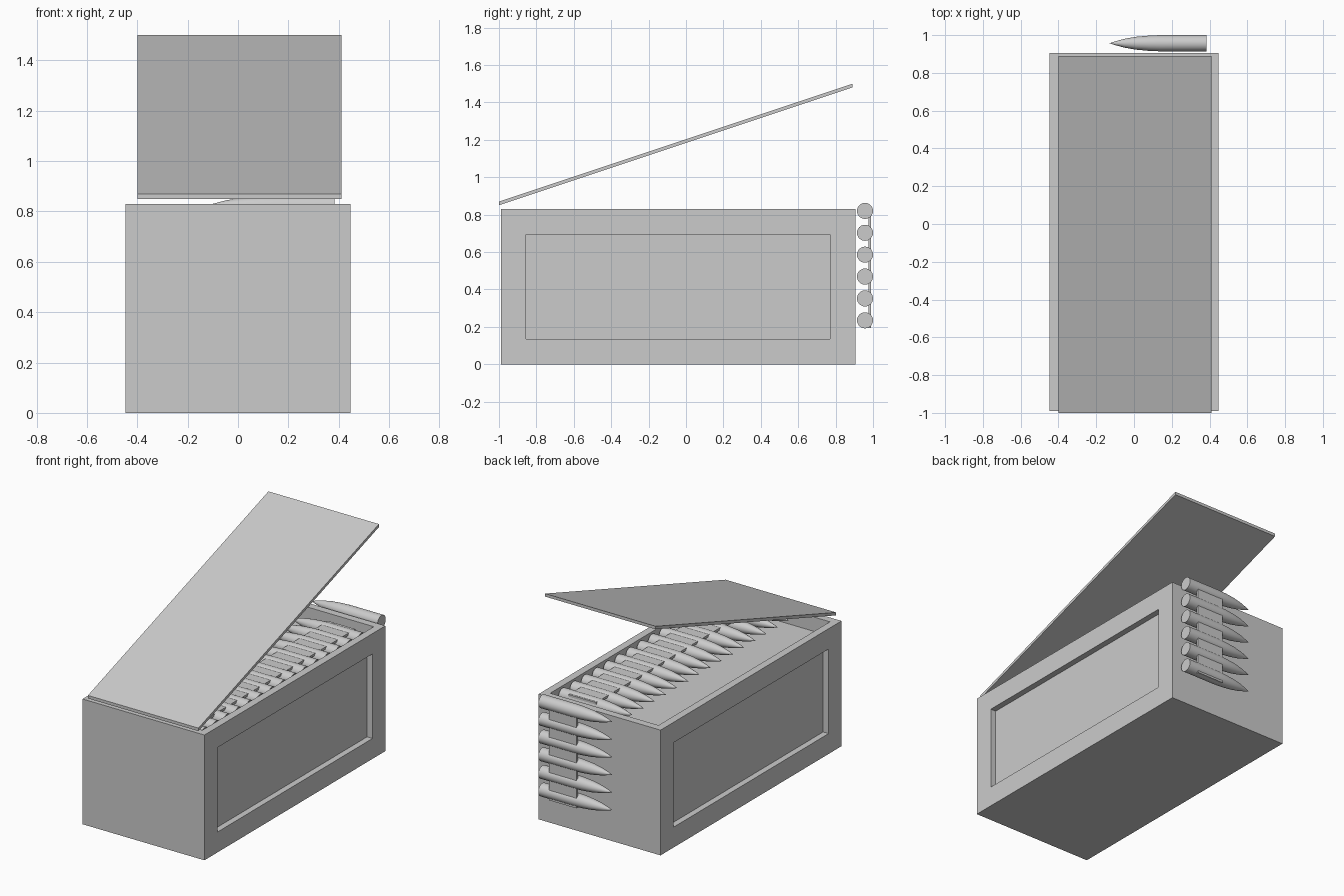
import bpy, bmesh, math
from mathutils import Vector

if "Cube" in bpy.data.objects:
    bpy.data.objects.remove(bpy.data.objects["Cube"])

grey = bpy.data.materials.new("plain grey")
grey.diffuse_color = (0.6, 0.6, 0.6, 1)
grey.use_nodes = True
grey.node_tree.nodes["Principled BSDF"].inputs["Base Color"].default_value = grey.diffuse_color


def finish(name, bm):
    bmesh.ops.recalc_face_normals(bm, faces=bm.faces[:])
    me = bpy.data.meshes.new(name)
    bm.to_mesh(me)
    bm.free()
    me.materials.append(grey)
    ob = bpy.data.objects.new(name, me)
    bpy.context.collection.objects.link(ob)
    return ob


def cuboid(lo, hi):
    bm = bmesh.new()
    bmesh.ops.create_cube(bm, size=1)
    for v in bm.verts:
        v.co = Vector([(c + 0.5) * (h - l) + l for c, l, h in zip(v.co, lo, hi)])
    bm.normal_update()
    return bm


def recess(bm, face, border, depth):
    # inset a face and sink it
    bmesh.ops.inset_individual(bm, faces=[face], thickness=border, use_even_offset=True)
    n = face.normal.copy()
    new = bmesh.ops.extrude_face_region(bm, geom=[face])["geom"]
    verts = [g for g in new if isinstance(g, bmesh.types.BMVert)]
    bmesh.ops.translate(bm, verts=verts, vec=n * -depth)
    if face.is_valid:
        bmesh.ops.delete(bm, geom=[face], context='FACES_ONLY')
    bm.normal_update()


# Box with sunken side panels and an open tray on top
bm = cuboid((-0.447, -0.99, 0), (0.447, 0.905, 0.83))
sides = [f for f in bm.faces if abs(f.normal.x) > 0.9]
top = [f for f in bm.faces if f.normal.z > 0.9][0]
for f in sides:
    recess(bm, f, 0.135, 0.04)
recess(bm, top, 0.05, 0.095)
finish("box", bm)

# Lid: thin sloping plate
bm = cuboid((-0.40, -1.0, 0.85), (0.41, 0.89, 0.87))
for v in bm.verts:
    if v.co.y > 0:
        v.co.z += 0.63
finish("lid", bm)

# Cartridge: half profile (x, radius) spun around the x axis
PROFILE = [(0.383, 0), (0.383, 0.043), (0.14, 0.043), (0.08, 0.0405),
           (0.01, 0.034), (-0.05, 0.0235), (-0.10, 0.010), (-0.13, 0)]


def cartridge(name, y, z):
    bm = bmesh.new()
    vs = [bm.verts.new((x, 0, r)) for x, r in PROFILE]
    es = [bm.edges.new(p) for p in zip(vs, vs[1:])]
    bmesh.ops.spin(bm, geom=vs + es, cent=(0, 0, 0), axis=(1, 0, 0),
                   angle=math.tau, steps=24, use_merge=True)
    bmesh.ops.remove_doubles(bm, verts=bm.verts[:], dist=1e-4)
    bmesh.ops.translate(bm, verts=bm.verts[:], vec=(0, y, z))
    ob = finish(name, bm)
    bpy.ops.object.select_all(action='DESELECT')
    ob.select_set(True)
    bpy.context.view_layer.objects.active = ob
    bpy.ops.object.shade_smooth_by_angle(angle=math.radians(40))


STEP = 0.117
for i in range(6):
    cartridge(f"hanging_cartridge_{i}", 0.957, 0.235 + STEP * i)
for i in range(15):
    cartridge(f"tray_cartridge_{i}", 0.745 - STEP * i, 0.784)

# Belt strips joining the cartridges
finish("hanging_belt", cuboid((0.11, 0.975, 0.195), (0.31, 0.99, 0.80)))
finish("tray_belt", cuboid((0.11, -0.93, 0.803), (0.31, 0.785, 0.818)))
